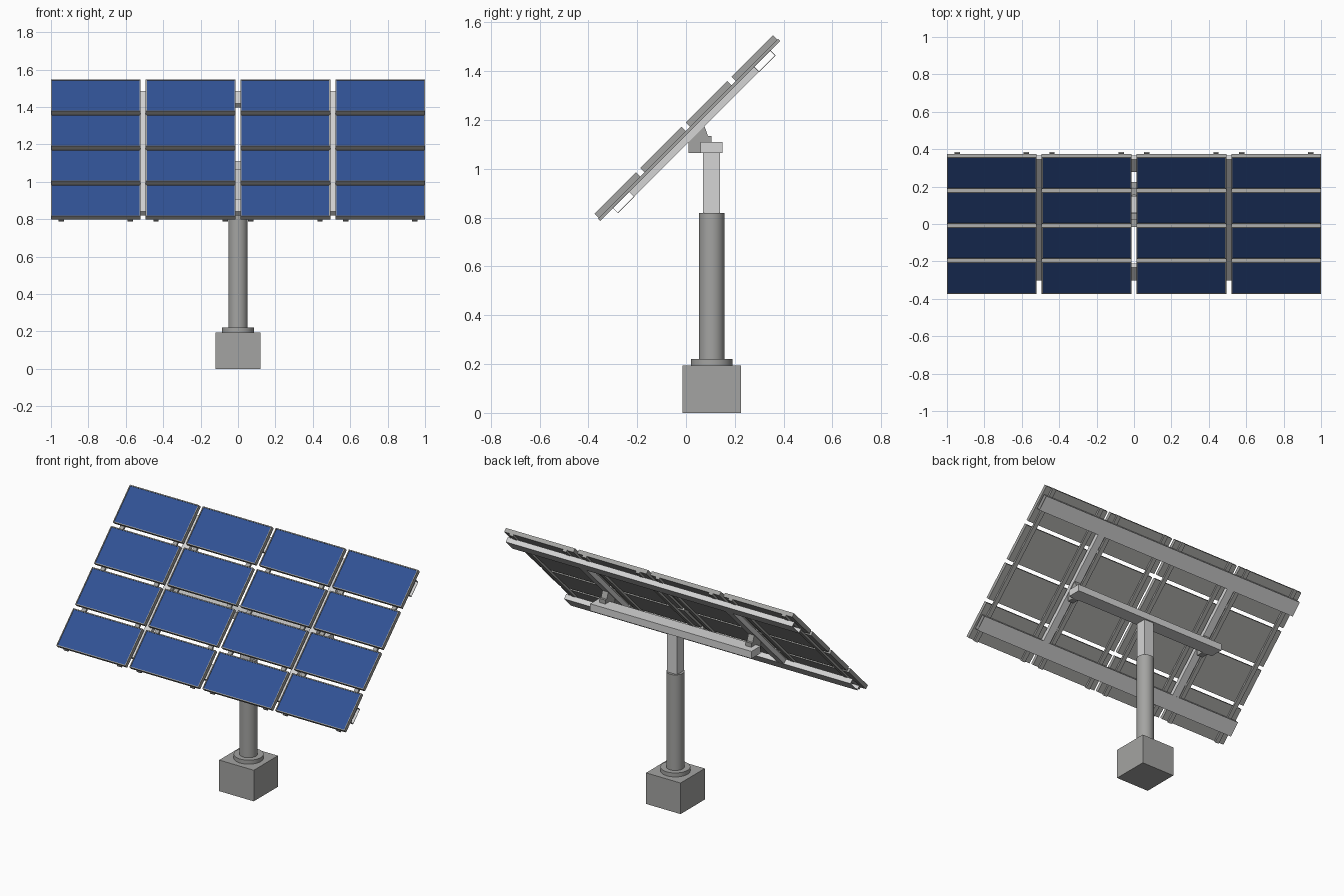
import bpy, bmesh, math
from mathutils import Matrix, Vector

if "Cube" in bpy.data.objects:
    bpy.data.objects.remove(bpy.data.objects["Cube"])

S = math.sqrt(0.5)
# Tilted frame: x across, u up the slope, n out of the glass
TILT = Matrix(((1, 0, 0, 0), (0, S, -S, 0), (0, S, S, 0), (0, 0, 0, 1)))
FLAT = Matrix.Identity(4)
U0, N_TOP, N_BACK = 0.829, 0.8415, 0.8165


def material(name, rgb):
    m = bpy.data.materials.new(name)
    m.diffuse_color = (*rgb, 1)
    m.use_nodes = True
    m.node_tree.nodes["Principled BSDF"].inputs["Base Color"].default_value = m.diffuse_color
    return m


BLUE = material("solar_blue", (0.03, 0.085, 0.30))
GRAY = material("mid_gray", (0.37, 0.37, 0.36))
LIGHT = material("light_gray", (0.66, 0.66, 0.66))


def finish(bm, name, mats):
    bmesh.ops.recalc_face_normals(bm, faces=bm.faces)
    me = bpy.data.meshes.new(name)
    bm.to_mesh(me)
    bm.free()
    for m in mats:
        me.materials.append(m)
    ob = bpy.data.objects.new(name, me)
    bpy.context.collection.objects.link(ob)
    return ob


def add_box(bm, lo, hi, frame=FLAT):
    lo, hi = Vector(lo), Vector(hi)
    mat = frame @ Matrix.Translation((lo + hi) / 2) @ Matrix.Diagonal((*(hi - lo), 1))
    return bmesh.ops.create_cube(bm, size=1, matrix=mat)["verts"]


def box(name, lo, hi, mat, frame=FLAT):
    bm = bmesh.new()
    add_box(bm, lo, hi, frame)
    return finish(bm, name, [mat])


def cylinder(name, y, r, z0, z1, mat):
    bm = bmesh.new()
    bmesh.ops.create_cone(bm, cap_ends=True, segments=40, radius1=r, radius2=r, depth=z1 - z0,
                          matrix=Matrix.Translation((0, y, (z0 + z1) / 2)))
    ob = finish(bm, name, [mat])
    bpy.context.view_layer.objects.active = ob
    ob.select_set(True)
    bpy.ops.object.shade_smooth_by_angle(angle=math.radians(40))
    ob.select_set(False)


# Footing and mast
PY = 0.105
box("concrete_base", (-0.12, PY - 0.12, 0), (0.12, PY + 0.12, 0.195), GRAY)
cylinder("mast_flange", PY, 0.085, 0.195, 0.22, GRAY)
cylinder("mast_tube", PY, 0.052, 0.22, 0.82, GRAY)
box("mast_head", (-0.035, PY - 0.035, 0.815), (0.035, PY + 0.035, 1.075), LIGHT)
box("cross_beam", (-0.56, 0.06, 1.065), (0.56, 0.15, 1.11), LIGHT)

# Gusset brackets between cross beam and slope beams
profile = [(0.01, 1.112), (0.01, 1.065), (0.062, 1.065), (0.105, 1.108),
           (0.105, 1.135), (0.09, 1.135), (0.075, 1.177)]
for sx, side in ((-1, "left"), (1, "right")):
    bm = bmesh.new()
    x = sx * 0.507
    f = bm.faces.new([bm.verts.new((x - 0.02, y, z)) for y, z in profile])
    ext = bmesh.ops.extrude_face_region(bm, geom=[f])["geom"]
    bmesh.ops.translate(bm, vec=(0.04, 0, 0),
                        verts=[g for g in ext if isinstance(g, bmesh.types.BMVert)])
    finish(bm, "bracket_" + side, [GRAY])
    # Beam running up the slope
    box("slope_beam_" + side, (x - 0.025, 0.476, 0.777), (x + 0.025, 1.202, 0.806), LIGHT, TILT)

# Hollow horizontal purlins, open at both ends
for name, u in (("lower_purlin", 0.429), ("upper_purlin", 1.247)):
    bm = bmesh.new()
    add_box(bm, (-0.995, u - 0.048, 0.776), (0.995, u + 0.048, 0.807), TILT)
    bm.normal_update()
    bmesh.ops.delete(bm, geom=[f for f in bm.faces if abs(f.normal.x) > 0.9], context='FACES_ONLY')
    ob = finish(bm, name, [LIGHT])
    mod = ob.modifiers.new("wall", 'SOLIDIFY')
    mod.thickness, mod.offset = 0.003, -1

# Columns of framed panels with two thin mounting rails each
for c in range(4):
    cx = (c - 1.5) * 0.507
    for k in (-1, 1):
        x = cx + k * 0.185
        box("panel_rail", (x - 0.014, U0 - 0.521, 0.804), (x + 0.014, U0 + 0.521, N_BACK + 0.001),
            GRAY, TILT)
    for r in range(4):
        cu = U0 + (r - 1.5) * 0.2645
        bm = bmesh.new()
        add_box(bm, (cx - 0.24, cu - 0.12, N_BACK), (cx + 0.24, cu + 0.12, N_TOP), TILT)
        bm.normal_update()
        n = Vector((0, -S, S))
        glass = max(bm.faces, key=lambda f: f.normal.dot(n))
        bmesh.ops.inset_region(bm, faces=[glass], thickness=0.008)
        bmesh.ops.inset_region(bm, faces=[glass], thickness=0.0005, depth=-0.003)
        glass.material_index = 1
        finish(bm, "solar_panel", [GRAY, BLUE])
